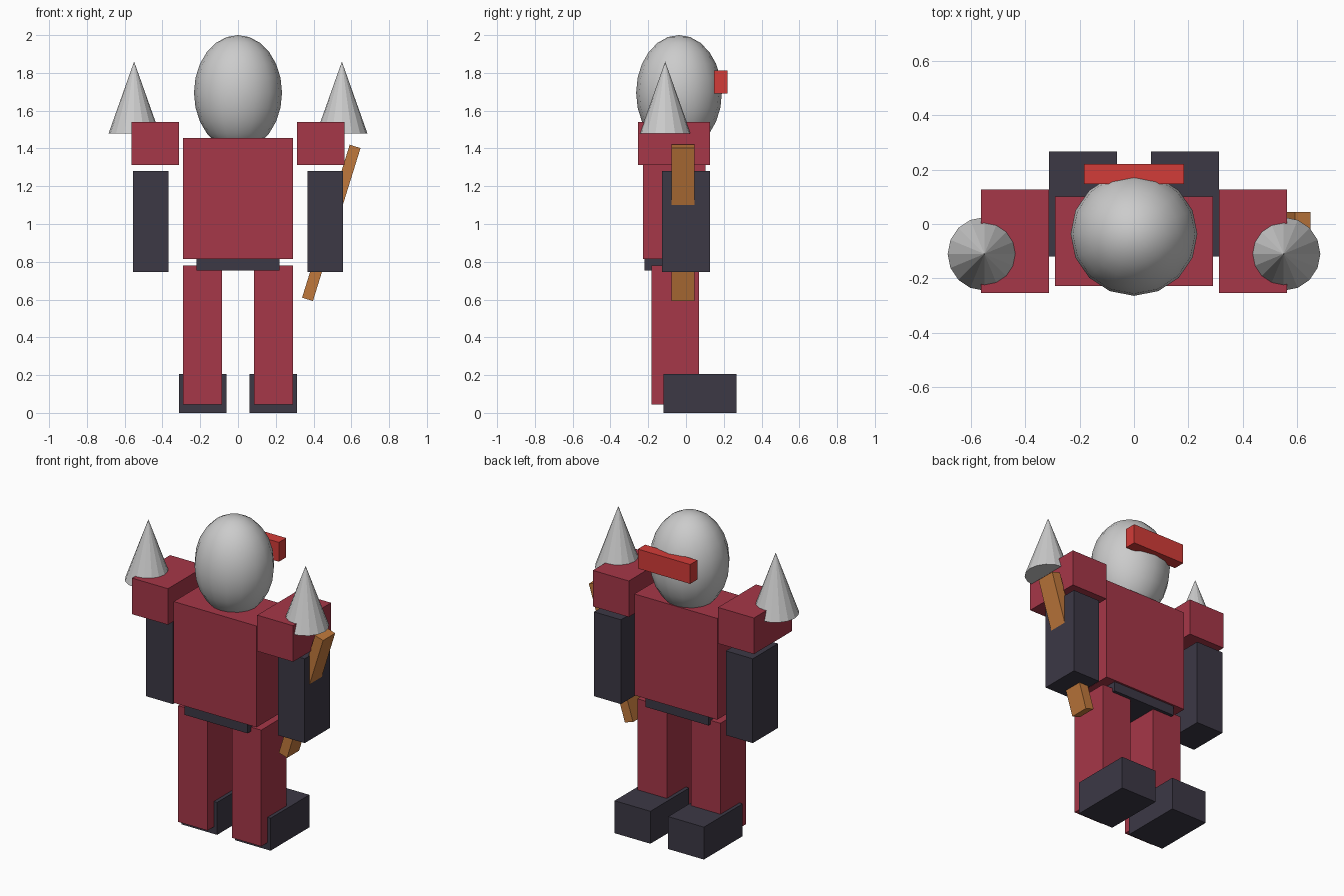
import bpy
import math

if "Cube" in bpy.data.objects:
    bpy.data.objects.remove(bpy.data.objects["Cube"])


def material(name, rgb):
    m = bpy.data.materials.new(name)
    m.diffuse_color = (*rgb, 1)
    m.use_nodes = True
    m.node_tree.nodes["Principled BSDF"].inputs["Base Color"].default_value = m.diffuse_color
    return m


RED = material("red_armour", (0.38, 0.038, 0.065))
DARK = material("dark_joint", (0.045, 0.04, 0.06))
VISOR = material("visor_red", (0.65, 0.045, 0.04))
WOOD = material("wood", (0.53, 0.19, 0.045))


def box(name, x, y, z, mat, tilt=0):
    """Box from (min, max) ranges, optionally tilted about y."""
    ranges = (x, y, z)
    bpy.ops.mesh.primitive_cube_add(
        size=1, location=[(a + b) / 2 for a, b in ranges], rotation=(0, tilt, 0))
    ob = bpy.context.object
    ob.name = name
    ob.scale = [b - a for a, b in ranges]
    ob.data.materials.append(mat)
    return ob


def box_pair(name, x, y, z, mat):
    box("right_" + name, x, y, z, mat)
    box("left_" + name, (-x[1], -x[0]), y, z, mat)


# Torso and waist
box("torso", (-0.29, 0.29), (-0.228, 0.102), (0.815, 1.455), RED)
box("waist", (-0.22, 0.22), (-0.22, 0.09), (0.755, 0.88), DARK)

# Head: egg-shaped smooth ball with a visor bar
bpy.ops.mesh.primitive_uv_sphere_add(
    segments=16, ring_count=12, radius=1, location=(0, -0.037, 1.695))
head = bpy.context.object
head.name = "head"
head.scale = (0.233, 0.227, 0.305)
bpy.ops.object.shade_smooth()
box("visor", (-0.183, 0.183), (0.147, 0.22), (1.69, 1.812), VISOR)

# Limbs
box_pair("leg", (0.085, 0.29), (-0.183, 0.07), (0.045, 0.78), RED)
box_pair("foot", (0.062, 0.312), (-0.12, 0.267), (0, 0.205), DARK)
box_pair("arm", (0.367, 0.555), (-0.126, 0.126), (0.747, 1.28), DARK)
box_pair("shoulder", (0.312, 0.563), (-0.254, 0.126), (1.312, 1.54), RED)

# Shoulder spikes
for side, s in (("right", 1), ("left", -1)):
    bpy.ops.mesh.primitive_cone_add(
        vertices=16, radius1=0.135, depth=0.38, location=(s * 0.55, -0.11, 1.67))
    bpy.context.object.name = side + "_spike"

# Staff held through the right arm
box("staff", (0.464, 0.524), (-0.077, 0.044), (0.582, 1.43), WOOD,
    tilt=math.radians(17.3))
